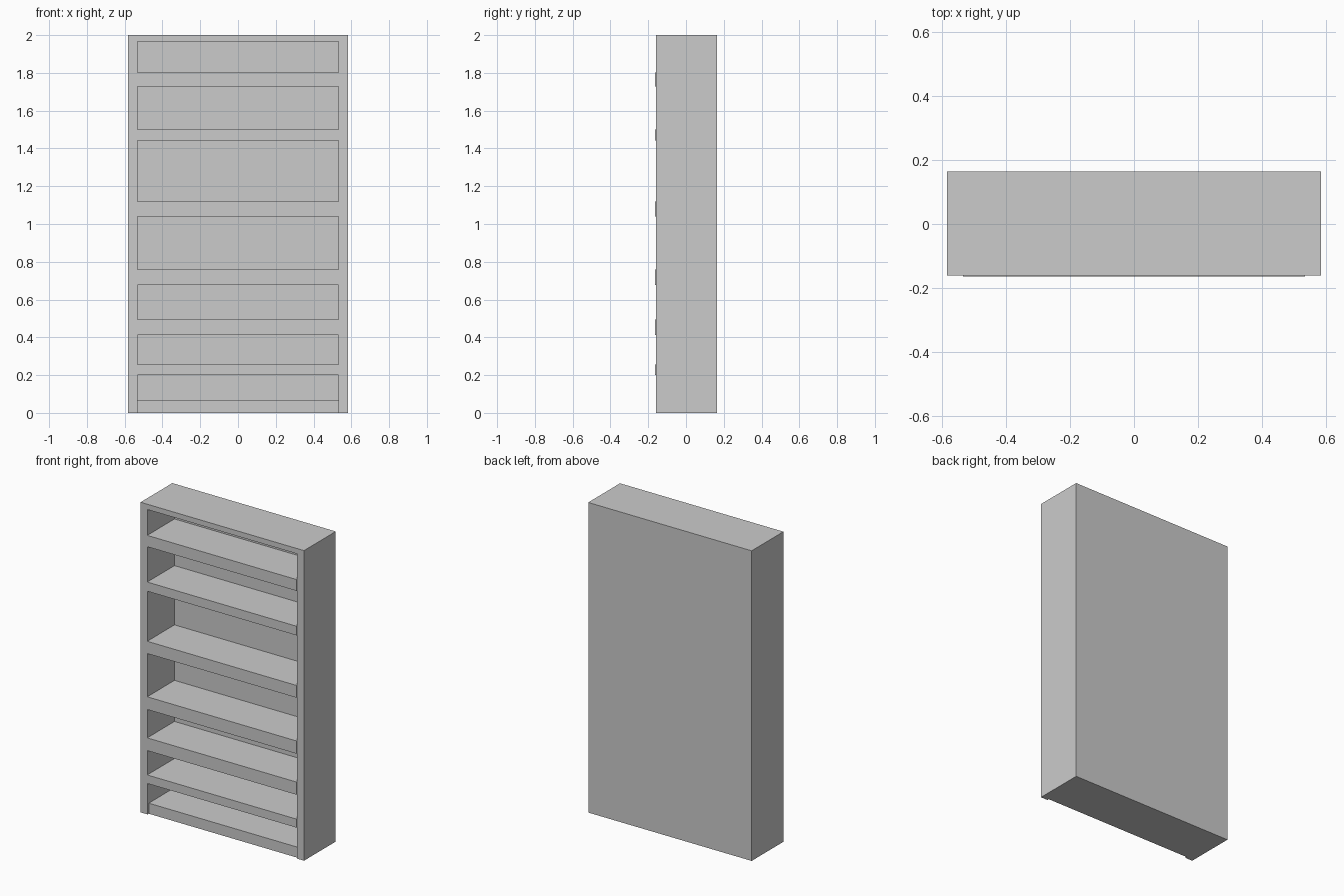
import bpy

if "Cube" in bpy.data.objects:
    bpy.data.objects.remove(bpy.data.objects["Cube"])

W, D, H = 0.583, 0.1635, 2.0   # half width, half depth, height
INNER = 0.533                  # half width of the openings
FRONT = -0.160                 # front plane of the case
BACK = 0.114                   # inner face of the back panel


def box(name, x0, x1, y0, y1, z0, z1):
    bpy.ops.mesh.primitive_cube_add(
        size=1, location=((x0 + x1) / 2, (y0 + y1) / 2, (z0 + z1) / 2))
    ob = bpy.context.object
    ob.name = name
    ob.scale = (x1 - x0, y1 - y0, z1 - z0)
    bpy.ops.object.transform_apply(location=False, rotation=False, scale=True)
    return ob


# Case: side panels, top and back
box("side_panel_left", -W, -INNER, FRONT, D, 0, H)
box("side_panel_right", INNER, W, FRONT, D, 0, H)
box("top_panel", -INNER, INNER, FRONT, D, 1.966, H)
box("back_panel", -INNER, INNER, BACK, D, 0, 1.966)

# Bottom shelf, set slightly back from the sides
box("bottom_shelf", -INNER, INNER, FRONT + 0.012, BACK, 0, 0.068)

# Shelves, standing slightly proud of the sides
shelves = [(0.201, 0.256), (0.413, 0.495), (0.678, 0.760),
           (1.039, 1.118), (1.441, 1.500), (1.728, 1.801)]
for i, (z0, z1) in enumerate(shelves, 1):
    box(f"shelf_{i}", -INNER, INNER, -D, BACK, z0, z1)
